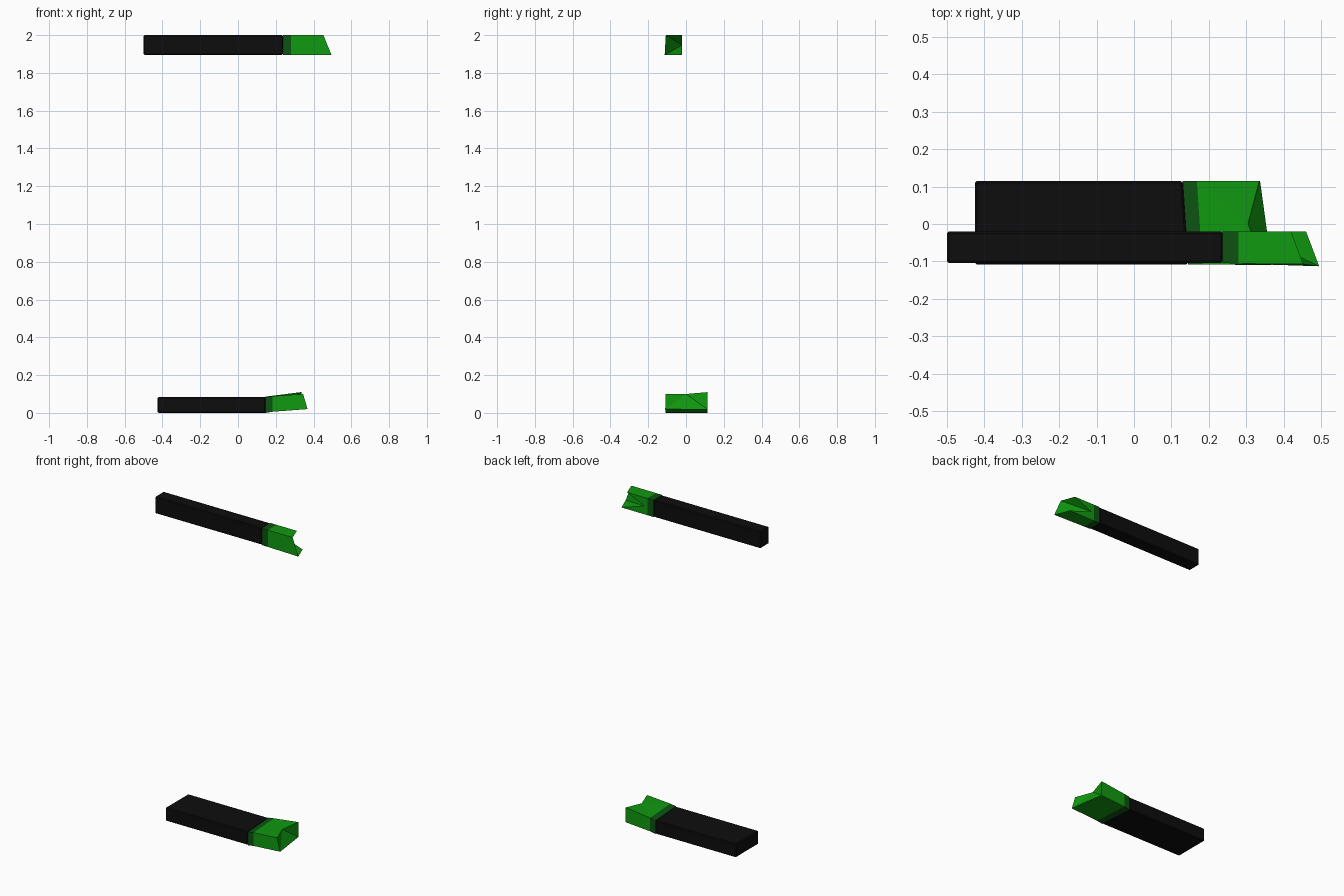
import bpy, bmesh

cube = bpy.data.objects.get("Cube")
if cube:
    bpy.data.objects.remove(cube, do_unlink=True)


def material(name, colour):
    m = bpy.data.materials.new(name)
    m.use_nodes = True
    m.diffuse_color = (*colour, 1)
    m.node_tree.nodes["Principled BSDF"].inputs["Base Color"].default_value = (*colour, 1)
    return m


BLACK = material("black", (0.004, 0.004, 0.004))
DARK = material("dark green", (0.004, 0.085, 0.006))
GREEN = material("bright green", (0.005, 0.32, 0.005))


def ring(x, y, z):
    """Corners in order: front bottom, back bottom, back top, front top."""
    return [(x, y[0], z[0]), (x, y[1], z[0]), (x, y[1], z[1]), (x, y[0], z[1])]


def loft(name, start, end, mat, apex=None, side=0, bevel=0):
    """Join two rings; an apex cuts a pointed notch into one side of the end."""
    bm = bmesh.new()
    s = [bm.verts.new(c) for c in start]
    e = [bm.verts.new(c) for c in end]
    tip = bm.verts.new(apex) if apex else None
    bm.faces.new(s)
    if not tip:
        bm.faces.new(e)
    for j in range(4):
        k = (j + 1) % 4
        if tip and j == side:
            for tri in ((s[j], s[k], tip), (s[k], e[k], tip), (e[j], s[j], tip)):
                bm.faces.new(tri)
        else:
            bm.faces.new((s[j], s[k], e[k], e[j]))
            if tip:
                bm.faces.new((e[j], e[k], tip))
    bmesh.ops.recalc_face_normals(bm, faces=bm.faces)
    mesh = bpy.data.meshes.new(name)
    bm.to_mesh(mesh)
    bm.free()
    mesh.materials.append(mat)
    obj = bpy.data.objects.new(name, mesh)
    bpy.context.collection.objects.link(obj)
    if bevel:
        mod = obj.modifiers.new("soft edges", 'BEVEL')
        mod.width = bevel
        mod.segments = 1


# Upper bar: square body, dark band, tip notched from the back
y, z = (-0.104, -0.02), (1.895, 2.0)
band_start, band_end = ring(0.237, y, z), ring(0.28, (-0.106, -0.02), z)
loft("upper_body", ring(-0.5, y, z), band_start, BLACK, bevel=0.005)
loft("upper_band", band_start, band_end, DARK)
upper_end = [(0.495, -0.113, 1.895), (0.46, -0.02, 1.895),
             (0.42, -0.02, 2.0), (0.452, -0.107, 2.0)]
loft("upper_tip", band_end, upper_end, GREEN, apex=(0.3, -0.02, 1.947), side=1)

# Lower bar: wide flat body, dark band, raised tip notched from the top
y, z = (-0.108, 0.115), (0.0, 0.083)
band_start = [(0.145 if c[1] < 0 else 0.13, c[1], c[2]) for c in ring(0, y, z)]
band_end = [(c[0] + 0.038, c[1], c[2] + 0.006) for c in band_start]
loft("lower_body", ring(-0.425, y, z), band_start, BLACK, bevel=0.005)
loft("lower_band", band_start, band_end, DARK)
lower_end = [(0.368, -0.11, 0.02), (0.337, 0.115, 0.018),
             (0.335, 0.115, 0.11), (0.345, -0.108, 0.1)]
loft("lower_tip", band_end, lower_end, GREEN, apex=(0.305, 0.0, 0.1), side=2)
